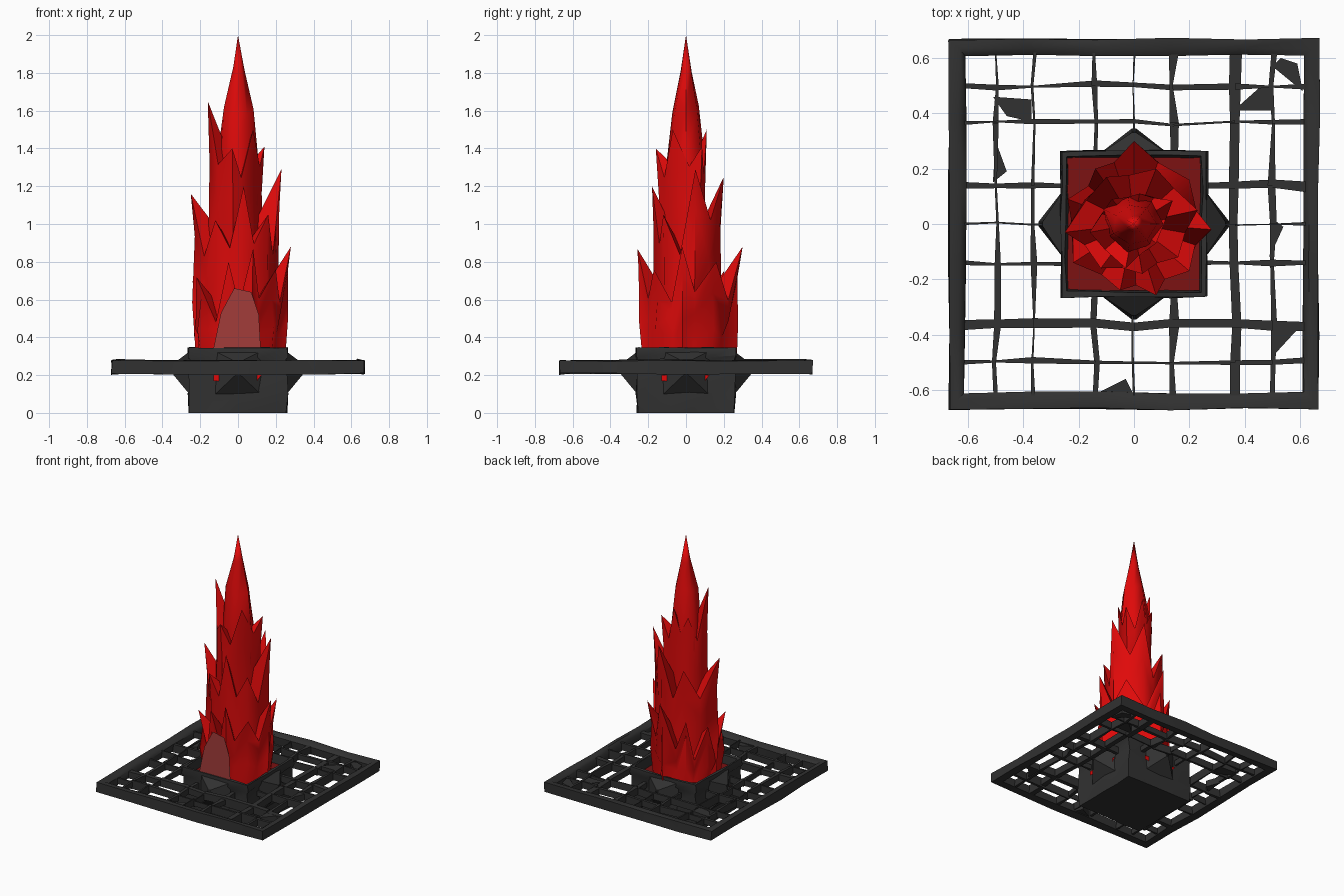
import bpy, bmesh, math, random
from mathutils import Vector

random.seed(7)
if "Cube" in bpy.data.objects:
    bpy.data.objects.remove(bpy.data.objects["Cube"])


def material(name, rgb):
    m = bpy.data.materials.new(name)
    m.use_nodes = True
    m.diffuse_color = (*rgb, 1)
    m.node_tree.nodes["Principled BSDF"].inputs["Base Color"].default_value = (*rgb, 1)
    return m


IRON = material("dark iron", (0.031, 0.031, 0.031))
RED = material("flame red", (0.74, 0.003, 0.003))
DULL = material("dull red", (0.36, 0.045, 0.042))
DEEP = material("deep red", (0.2, 0.006, 0.006))


def finish(name, bm, mat, smooth_angle=0):
    bmesh.ops.recalc_face_normals(bm, faces=bm.faces)
    mesh = bpy.data.meshes.new(name)
    bm.to_mesh(mesh)
    bm.free()
    mesh.materials.append(mat)
    ob = bpy.data.objects.new(name, mesh)
    bpy.context.collection.objects.link(ob)
    if smooth_angle:
        bpy.ops.object.select_all(action='DESELECT')
        ob.select_set(True)
        bpy.context.view_layer.objects.active = ob
        bpy.ops.object.shade_smooth_by_angle(angle=math.radians(smooth_angle))


def jitter(amount):
    return random.uniform(-amount, amount)


def bridge(bm, a, b, split=False):
    """Join two closed rings with quads, or with triangles if split."""
    n = len(a)
    for i in range(n):
        j = (i + 1) % n
        if split:
            bm.faces.new((a[i], a[j], b[j]))
            bm.faces.new((a[i], b[j], b[i]))
        else:
            bm.faces.new((a[i], a[j], b[j], b[i]))


def prism(bm, outline, z0, z1):
    """Upright solid from an xy outline."""
    low = [bm.verts.new((x, y, z0)) for x, y in outline]
    top = [bm.verts.new((x, y, z1)) for x, y in outline]
    bm.faces.new(low)
    bm.faces.new(top)
    bridge(bm, low, top)


def square(bm, half, z, cuts=1, rough=0.0):
    """Ring of vertices round a square, with cuts per side."""
    corners = [Vector((sx * half, sy * half, z)) for sx, sy in ((-1, -1), (1, -1), (1, 1), (-1, 1))]
    ring = []
    for i in range(4):
        for k in range(cuts):
            p = corners[i].lerp(corners[(i + 1) % 4], k / cuts)
            ring.append(bm.verts.new(p + Vector((jitter(rough), jitter(rough), jitter(rough)))))
    return ring


def turned(r, t, k):
    """Point at distance r out and t sideways, turned k quarter turns."""
    c, s = math.cos(k * math.pi / 2), math.sin(k * math.pi / 2)
    return r * c - t * s, r * s + t * c


# Square outer frame
bm = bmesh.new()
loops = [square(bm, h, z, 5, 0.005) for h, z in
         ((0.669, 0.206), (0.669, 0.276), (0.635, 0.282), (0.61, 0.262), (0.612, 0.21))]
for a, b in zip(loops, loops[1:] + loops[:1]):
    bridge(bm, a, b, True)
finish("outer_frame", bm, IRON, 50)

# Wrought lattice: each bar is a run of uneven tapered pieces between crossings
STOPS = (-0.62, -0.5, -0.365, -0.14, 0, 0.14, 0.365, 0.5, 0.62)
BARS = {-0.5: 0.016, -0.365: 0.016, -0.14: 0.018, 0: 0.008, 0.14: 0.024, 0.365: 0.015, 0.5: 0.018}
bm = bmesh.new()
for along_y in (False, True):
    for at, width in BARS.items():
        heavy = at == (0.365 if along_y else -0.365)
        w = 0.037 if heavy else width
        offset, near = 0, w * 0.5
        for a, b in zip(STOPS, STOPS[1:]):
            far = w * (random.uniform(0.4, 0.6) if heavy else random.uniform(0.15, 0.8))
            shift = jitter(0.008)
            if abs(at) > 0.25 or abs(a + b) > 0.4:
                outline = [(a, at + offset - near), (b, at + shift - far),
                           (b, at + shift + far), (a, at + offset + near)]
                if along_y:
                    outline = [(y, x) for x, y in outline]
                prism(bm, outline, 0.205 + random.uniform(0, 0.02), 0.265 + jitter(0.008))
            offset, near = shift, far
# Torn gussets at some crossings
GUSSETS = [((-0.51, 0.46), (-0.37, 0.45), (-0.37, 0.37), (-0.46, 0.39)),
           ((0.36, 0.41), (0.5, 0.41), (0.5, 0.5), (0.45, 0.49)),
           ((0.5, 0.57), (0.61, 0.48), (0.59, 0.58), (0.53, 0.6)),
           ((0.5, -0.35), (0.61, -0.36), (0.5, -0.48)),
           ((-0.51, 0.15), (-0.46, 0.19), (-0.5, 0.3)),
           ((0.49, -0.12), (0.54, -0.01), (0.5, 0.02)),
           ((-0.15, -0.62), (0, -0.62), (-0.03, -0.56))]
for outline in GUSSETS:
    prism(bm, outline, 0.215, 0.26)
finish("lattice_bars", bm, IRON)

# Open fire box with a thin rim
bm = bmesh.new()
PROFILE = ((0.257, 0.005), (0.262, 0.1), (0.257, 0.2), (0.258, 0.28), (0.265, 0.3),
           (0.264, 0.345), (0.246, 0.345), (0.232, 0.2))
rings = [square(bm, h, z, 4, 0.005) for h, z in PROFILE]
for a, b in zip(rings, rings[1:]):
    bridge(bm, a, b, True)
bm.faces.new(rings[0])
bm.faces.new(rings[-1])
for v in rings[0]:
    v.co.z = 0
finish("fire_box", bm, IRON, 50)

# Flared brackets narrowing outward from box to lattice
bm = bmesh.new()
for k in range(4):
    sides = []
    for t in (-1, 1):
        pts = ((0.25, 0.09, 0.13), (0.345, 0.205, 0.008), (0.33, 0.27, 0.008), (0.25, 0.33, 0.13))
        sides.append([bm.verts.new((*turned(r, t * w, k), z)) for r, z, w in pts])
    bm.faces.new(sides[0])
    bm.faces.new(sides[1])
    bridge(bm, *sides)
finish("box_brackets", bm, IRON)

# Glowing slots on the box sides, split by the brackets
bm = bmesh.new()
for k in range(4):
    slot = ((-0.13, 0.17), (-0.07, 0.165), (0.1, 0.17), (0.125, 0.2), (-0.13, 0.2))
    bm.faces.new([bm.verts.new((*turned(0.27, t, k), z)) for t, z in slot])
finish("glowing_slots", bm, RED)

# Glowing bed inside the box
bm = bmesh.new()
bm.faces.new(square(bm, 0.24, 0.28))
finish("ember_bed", bm, DEEP)


def flame_layer(name, tips, valley):
    """Crown of jagged tongues: a zigzag top, a creased wall and a funnel inside."""
    bm = bmesh.new()
    tips = sorted((Vector(t) for t in tips), key=lambda t: math.atan2(t.y, t.x))
    top = []
    for a, b in zip(tips, tips[1:] + tips[:1]):
        dip = (a + b) / 2
        ang = math.atan2(dip.y, dip.x) + jitter(0.08)
        r = (a.xy.length + b.xy.length) * 0.43
        top += [a, Vector((r * math.cos(ang), r * math.sin(ang), min(a.z, b.z) - valley + jitter(0.06)))]

    def ring(height, scales):
        out = []
        for i, p in enumerate(top):
            sc = scales[i % 2] + jitter(0.05)
            z = 0.2 + (p.z - 0.2) * height
            out.append(bm.verts.new((p.x * sc, p.y * sc, z + (jitter(0.04) if 0 < height < 1 else 0))))
        return out

    rings = [ring(0, (0.84, 0.92)), ring(0.4, (0.95, 0.88)), ring(0.78, (0.93, 0.98))]
    rings.append([bm.verts.new(p) for p in top])
    for a, b in zip(rings, rings[1:]):
        bridge(bm, a, b, True)
    centre = bm.verts.new((0, 0, min(p.z for p in top)))
    for i, v in enumerate(rings[-1]):
        bm.faces.new((v, rings[-1][(i + 1) % len(top)], centre))
    bm.faces.new(rings[0])
    finish(name, bm, RED, 60)


# Flame built from nested crowns
flame_layer("flame_outer", [
    (0.28, -0.02, 0.88), (0.2, 0.16, 0.8), (0, 0.3, 0.88), (-0.14, 0.2, 0.75), (-0.24, 0.09, 0.7),
    (-0.22, -0.14, 0.72), (-0.05, -0.24, 0.8), (0.08, -0.258, 0.87), (0.2, -0.17, 0.76)], 0.2)
flame_layer("flame_middle", [
    (0.23, 0.05, 1.29), (0.08, 0.2, 1.25), (-0.1, 0.17, 1.1), (-0.25, -0.03, 1.16),
    (-0.12, -0.16, 1.02), (0.03, -0.18, 1.2), (0.16, -0.12, 1.05)], 0.18)
flame_layer("flame_upper", [
    (0.14, 0.085, 1.41), (0.02, 0.11, 1.5), (-0.08, 0.09, 1.45), (-0.16, -0.03, 1.65),
    (-0.03, -0.16, 1.4), (0.08, -0.07, 1.5)], 0.14)

# Tall central spike
bm = bmesh.new()
spike = []
for r, z in ((0.1, 0.3), (0.115, 1.35), (0.08, 1.6), (0.034, 1.82)):
    spike.append([bm.verts.new((r * math.cos(a) * f, r * math.sin(a) * f, z + jitter(0.03)))
                  for a, f in ((k * math.tau / 7, random.uniform(0.8, 1.08)) for k in range(7))])
for a, b in zip(spike, spike[1:]):
    bridge(bm, a, b, True)
peak = bm.verts.new((0, 0, 2))
for i in range(7):
    bm.faces.new((spike[-1][i], spike[-1][(i + 1) % 7], peak))
bm.faces.new(spike[0])
finish("flame_spike", bm, RED, 60)

# Dull arched tongue at the front
bm = bmesh.new()
ARCH = ((-0.13, 0.34), (0.12, 0.34), (0.11, 0.52), (0.07, 0.64), (-0.02, 0.66), (-0.09, 0.53))
bm.faces.new([bm.verts.new((x, -0.258, z)) for x, z in ARCH])
finish("front_tongue", bm, DULL)
